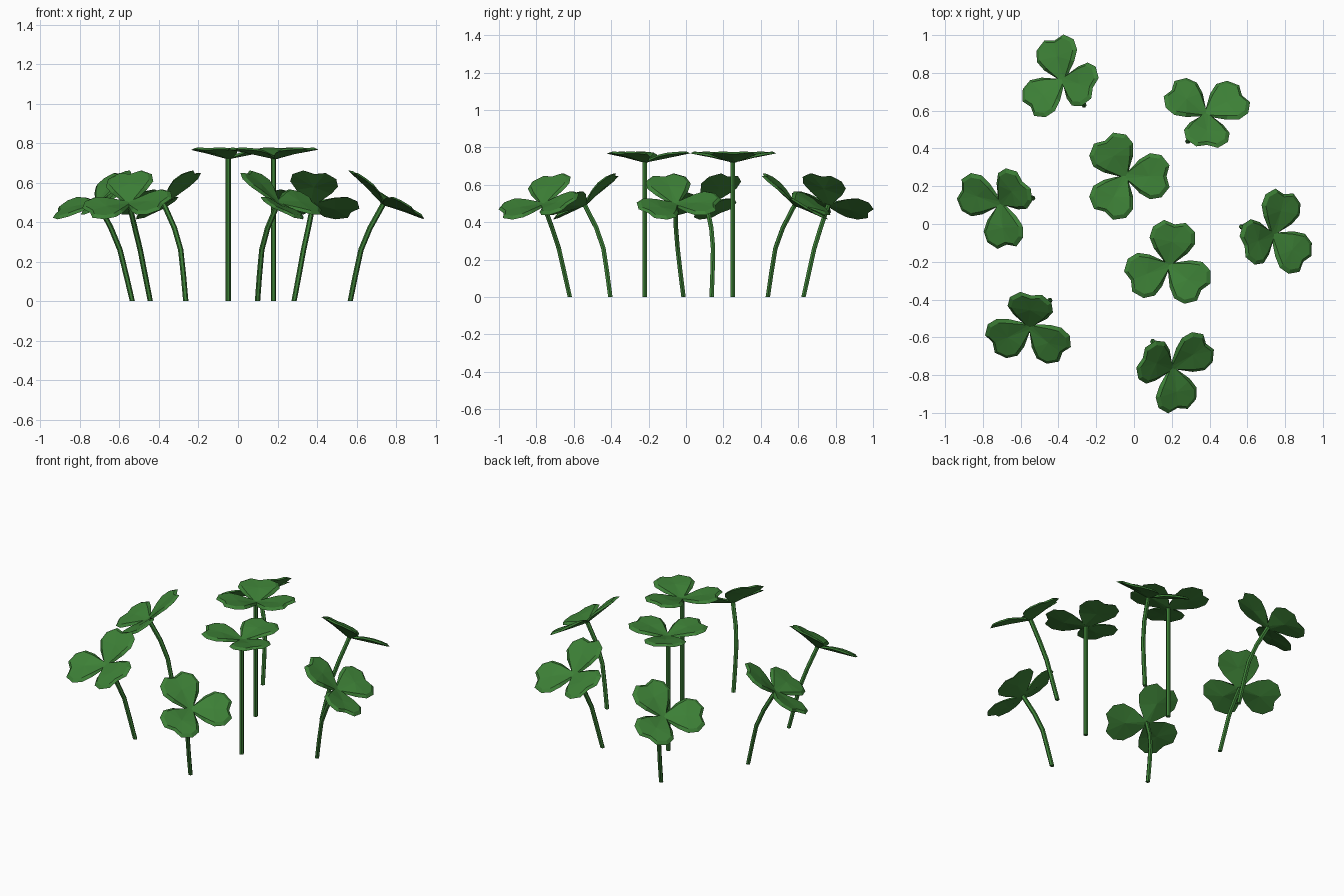
import bpy, bmesh
from math import sin, cos, pi, radians
from mathutils import Vector, Matrix

if "Cube" in bpy.data.objects:
    bpy.data.objects.remove(bpy.data.objects["Cube"])

green = bpy.data.materials.new("clover green")
green.diffuse_color = (0.046, 0.215, 0.037, 1)
green.use_nodes = True
green.node_tree.nodes["Principled BSDF"].inputs["Base Color"].default_value = green.diffuse_color


def make_object(name, bm):
    bmesh.ops.recalc_face_normals(bm, faces=bm.faces)
    me = bpy.data.meshes.new(name)
    bm.to_mesh(me)
    bm.free()
    me.materials.append(green)
    ob = bpy.data.objects.new(name, me)
    bpy.context.collection.objects.link(ob)
    return ob


# One heart-shaped leaf: half outline (along, across, height), mirrored
HALF = [(0.075, 0.090, 0.026), (0.13, 0.122, 0.038),
        (0.19, 0.112, 0.044), (0.233, 0.058, 0.046)]
OUTLINE = ([(0.0, -0.012, -0.003)] + [(u, -v, z) for u, v, z in HALF]
           + [(0.217, 0.0, 0.042)] + HALF[::-1] + [(0.0, 0.012, -0.003)])


def add_leaf(bm, angle):
    rot = Matrix.Rotation(angle, 3, 'Z')
    mid = Vector((0.125, 0, 0.022))
    up = Vector((0, 0, 0.014))
    low = [Vector(p) for p in OUTLINE]
    # inset upper rim gives the bevelled border
    top = [mid + (p - mid) * 0.83 + up for p in low]
    top[0], top[-1] = low[0] + up, low[-1] + up
    lv = [bm.verts.new(rot @ p) for p in low]
    tv = [bm.verts.new(rot @ p) for p in top]
    lc = bm.verts.new(rot @ mid)
    tc = bm.verts.new(rot @ (mid + Vector((0, 0, 0.020))))
    n = len(lv)
    for i in range(n):
        j = (i + 1) % n
        bm.faces.new((lv[i], lv[j], tv[j], tv[i]))
        bm.faces.new((tv[i], tv[j], tc))
        bm.faces.new((lv[j], lv[i], lc))


def make_head(name, matrix):
    bm = bmesh.new()
    for k in range(3):
        add_leaf(bm, k * 2 * pi / 3)
    ob = make_object(name, bm)
    ob.matrix_world = matrix


def make_stem(name, path, r=0.0135, sides=6):
    bm = bmesh.new()
    rings = []
    for i, p in enumerate(path):
        t = path[min(i + 1, len(path) - 1)] - path[max(i - 1, 0)]
        q = Vector((0, 0, 1)).rotation_difference(t)
        rings.append([bm.verts.new(p + q @ Vector((r * cos(2 * pi * k / sides),
                                                   r * sin(2 * pi * k / sides), 0)))
                      for k in range(sides)])
    for v in rings[0]:
        v.co.z = 0
    for a, b in zip(rings, rings[1:]):
        for k in range(sides):
            m = (k + 1) % sides
            bm.faces.new((a[k], a[m], b[m], b[k]))
    bm.faces.new(rings[0][::-1])
    bm.faces.new(rings[-1])
    make_object(name, bm)


# Two tall upright clovers in the middle: x, y, leaf direction
for n, (x, y, a) in enumerate([(-0.05, 0.25, 120), (0.18, -0.22, 82)], 1):
    make_stem(f"upright_stem_{n}", [Vector((x, y, 0)), Vector((x, y, 0.73))])
    make_head(f"upright_leaves_{n}",
              Matrix.Translation((x + 0.005, y + 0.003, 0.722)) @ Matrix.Rotation(radians(a), 4, 'Z'))

# Six shorter clovers leaning outwards: head x, y and raised-leaf direction
LEANING = [(0.20, -0.76, 158), (0.735, -0.055, 198), (0.38, 0.58, 268),
           (-0.375, 0.76, -18), (-0.705, 0.11, 41), (-0.55, -0.54, 84)]
# stem bend: (distance from base, turn from lean direction, height)
BEND = [(0, 0, 0), (0.031, -18, 0.13), (0.063, -16, 0.26),
        (0.108, -8, 0.37), (0.172, 0, 0.49)]
LEAN = BEND[-1][0]
for n, (x, y, a) in enumerate(LEANING, 1):
    lean = radians(a + 148)
    base = Vector((x - LEAN * cos(lean), y - LEAN * sin(lean), 0))
    path = [base + Vector((d * cos(lean + radians(t)), d * sin(lean + radians(t)), z))
            for d, t, z in BEND]
    make_stem(f"leaning_stem_{n}", path)
    tilt = radians(a + 168)
    axis = Vector((-sin(tilt), cos(tilt), 0))
    make_head(f"leaning_leaves_{n}",
              Matrix.Translation((x, y, 0.492)) @ Matrix.Rotation(radians(33), 4, axis)
              @ Matrix.Rotation(radians(a), 4, 'Z'))
